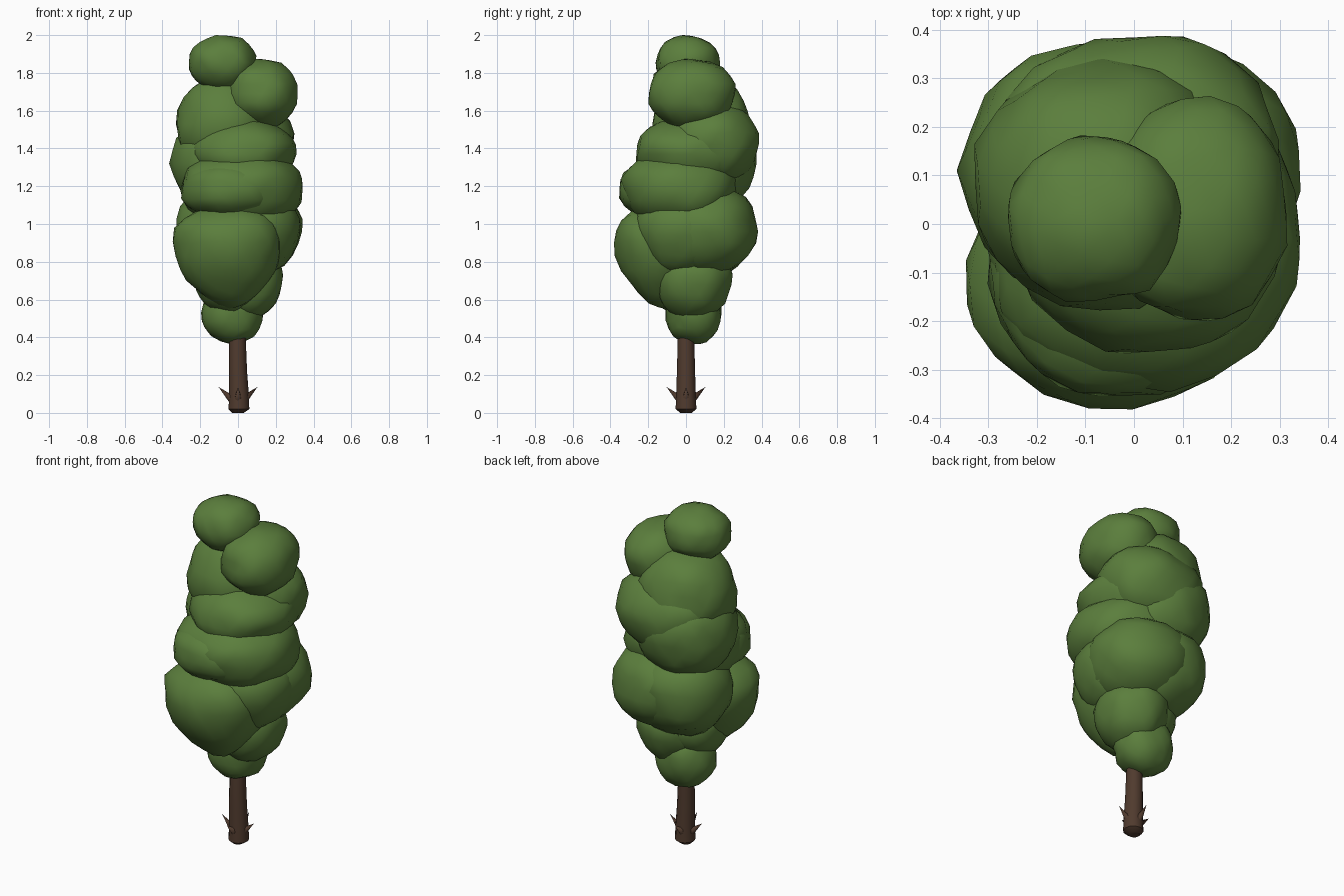
import bpy, bmesh, math
from mathutils import Vector, Matrix, noise

if "Cube" in bpy.data.objects:
    bpy.data.objects.remove(bpy.data.objects["Cube"])


def material(name, rgb):
    m = bpy.data.materials.new(name)
    m.diffuse_color = (*rgb, 1)
    m.use_nodes = True
    m.node_tree.nodes["Principled BSDF"].inputs["Base Color"].default_value = m.diffuse_color
    return m


LEAF = material("leaf green", (0.105, 0.21, 0.046))
BARK = material("bark brown", (0.08, 0.043, 0.027))


def finish(bm, name, mat, angle):
    me = bpy.data.meshes.new(name)
    bm.to_mesh(me)
    bm.free()
    me.materials.append(mat)
    ob = bpy.data.objects.new(name, me)
    bpy.context.collection.objects.link(ob)
    bpy.ops.object.select_all(action='DESELECT')
    ob.select_set(True)
    bpy.context.view_layer.objects.active = ob
    bpy.ops.object.shade_smooth_by_angle(angle=math.radians(angle))
    return ob


# Lumpy leaf clump: an ellipsoid with mild noise, wider at the top when flare > 0
def clump(i, centre, radii, flare):
    bm = bmesh.new()
    bmesh.ops.create_icosphere(bm, subdivisions=3, radius=1)
    for v in bm.verts:
        d = v.co.normalized()
        k = sum(abs(c) ** 2.2 for c in d) ** (-1 / 2.2)
        k *= 0.99 + 0.08 * noise.noise(d * 1.9 + Vector((i * 7.3, 0, 0)))
        f = 1 + flare * d.z
        v.co = Vector(centre) + Vector((d.x * radii[0] * f, d.y * radii[1] * f, d.z * radii[2])) * k
    finish(bm, f"leaf_clump_{i}", LEAF, 60)


# Leaf clumps from the top down: centre, radii, flare
CLUMPS = [
    ((-0.08, 0.01, 1.855), (0.18, 0.17, 0.145), 0),
    ((0.125, 0.03, 1.69), (0.19, 0.23, 0.185), 0),
    ((-0.07, 0.08, 1.53), (0.26, 0.26, 0.26), -0.05),
    ((0.01, 0.13, 1.42), (0.29, 0.26, 0.23), 0.05),
    ((0.03, 0.03, 1.37), (0.28, 0.30, 0.19), 0.05),
    ((-0.08, 0.11, 1.32), (0.275, 0.26, 0.25), 0.05),
    ((0.02, -0.03, 1.18), (0.325, 0.31, 0.22), 0.05),
    ((-0.03, -0.08, 1.18), (0.27, 0.28, 0.17), 0),
    ((-0.05, -0.12, 0.83), (0.28, 0.25, 0.275), 0.32),
    ((0.06, 0.11, 0.96), (0.28, 0.27, 0.24), 0.08),
    ((-0.06, 0.11, 0.96), (0.27, 0.25, 0.25), 0.1),
    ((0.10, -0.02, 0.94), (0.23, 0.24, 0.21), 0.15),
    ((0.05, 0.04, 0.68), (0.19, 0.20, 0.19), 0.15),
    ((-0.04, -0.02, 0.69), (0.19, 0.20, 0.17), 0.2),
    ((-0.03, 0.04, 0.53), (0.165, 0.15, 0.165), 0),
]
for i, c in enumerate(CLUMPS):
    clump(i, *c)

# Trunk: stacked rings (x, y, z, radius), tapering and leaning slightly
RINGS = [(0, 0, 0.0, 0.03), (0.005, 0, 0.02, 0.055), (0.005, 0, 0.1, 0.052),
         (0, 0, 0.22, 0.048), (-0.003, 0, 0.42, 0.043), (-0.01, 0.01, 0.6, 0.036)]
bm = bmesh.new()
N = 12
rows = [[bm.verts.new((x + r * math.cos(a * math.tau / N), y + r * math.sin(a * math.tau / N), z))
         for a in range(N)] for x, y, z, r in RINGS]
for lo, hi in zip(rows, rows[1:]):
    for a in range(N):
        b = (a + 1) % N
        bm.faces.new((lo[a], lo[b], hi[b], hi[a]))
bm.faces.new(rows[0][::-1])
bm.faces.new(rows[-1])
finish(bm, "trunk", BARK, 40)

# Root spikes pointing out and up around the foot of the trunk
for i in range(4):
    a = i * math.pi / 2
    d = Vector((math.cos(a), math.sin(a), 0))
    start, tip = d * 0.03 + Vector((0, 0, 0.07)), d * 0.103 + Vector((0, 0, 0.137))
    axis = tip - start
    bm = bmesh.new()
    bmesh.ops.create_cone(bm, cap_ends=True, segments=6, radius1=0.022, radius2=0.0,
                          depth=axis.length,
                          matrix=Matrix.Translation((start + tip) / 2)
                          @ axis.to_track_quat('Z', 'Y').to_matrix().to_4x4())
    finish(bm, f"root_spike_{i}", BARK, 60)
